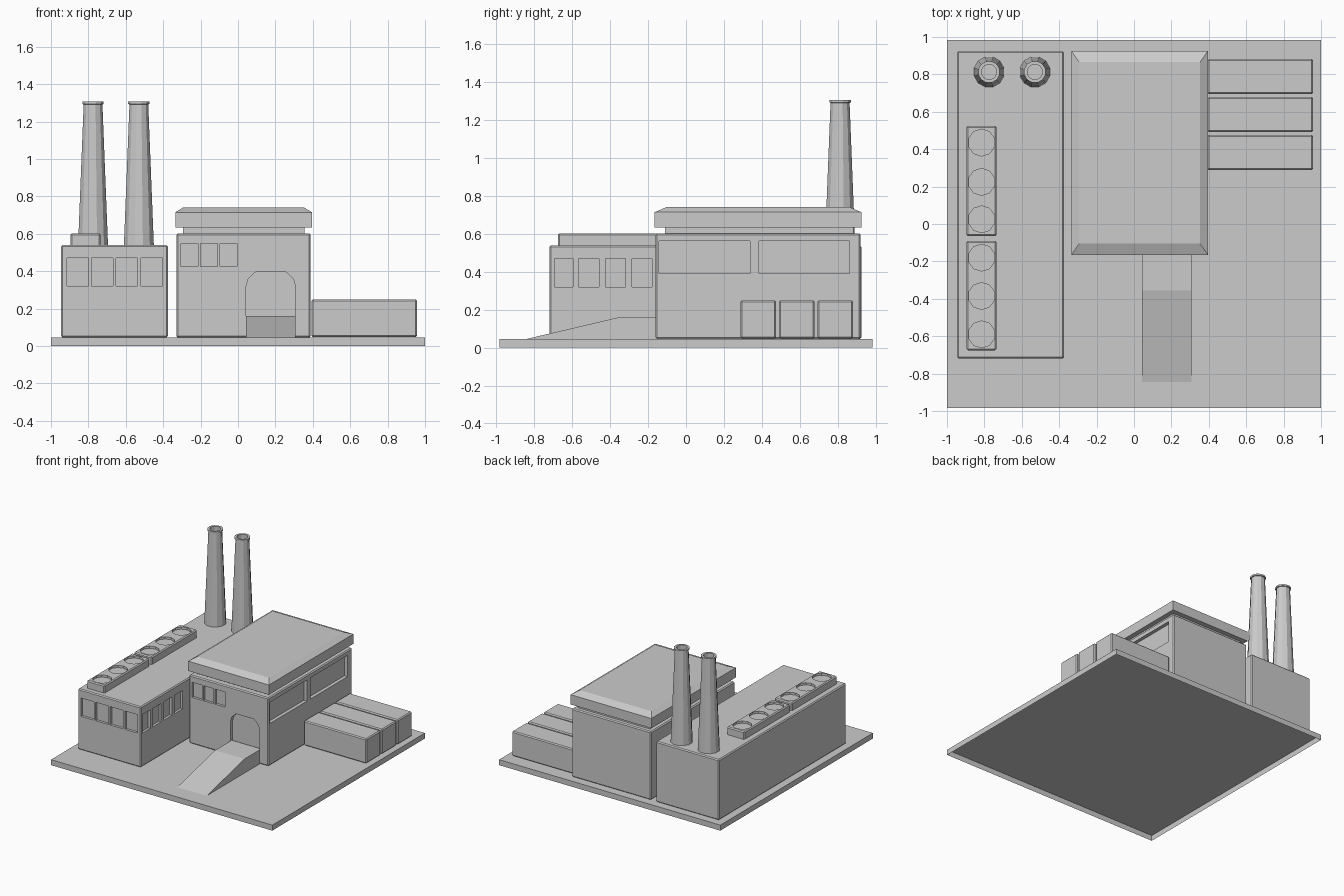
import bpy, bmesh, math
from mathutils import Matrix

if "Cube" in bpy.data.objects:
    bpy.data.objects.remove(bpy.data.objects["Cube"])

G = 0.045  # top of the base slab


def to_object(name, bm):
    bmesh.ops.recalc_face_normals(bm, faces=bm.faces)
    me = bpy.data.meshes.new(name)
    bm.to_mesh(me)
    bm.free()
    ob = bpy.data.objects.new(name, me)
    bpy.context.collection.objects.link(ob)
    return ob


def add_box(bm, x, y, z):
    m = Matrix.Translation(((x[0] + x[1]) / 2, (y[0] + y[1]) / 2, (z[0] + z[1]) / 2))
    m = m @ Matrix.Diagonal((x[1] - x[0], y[1] - y[0], z[1] - z[0], 1))
    return bmesh.ops.create_cube(bm, size=1, matrix=m)["verts"]


def box(name, x, y, z, bevel=0.0):
    bm = bmesh.new()
    add_box(bm, x, y, z)
    if bevel:
        bmesh.ops.bevel(bm, geom=bm.edges[:], offset=bevel, segments=1,
                        affect='EDGES', profile=0.5)
    return to_object(name, bm)


def extrude_profile(bm, pts, vec):
    face = bm.faces.new([bm.verts.new(p) for p in pts])
    new = bmesh.ops.extrude_face_region(bm, geom=[face], use_keep_orig=True)["geom"]
    bmesh.ops.translate(bm, verts=[v for v in new if isinstance(v, bmesh.types.BMVert)], vec=vec)


def carve(ob, bm):
    cutter = to_object("cutter", bm)
    cutter.hide_render = True
    mod = ob.modifiers.new("recesses", 'BOOLEAN')
    mod.operation, mod.solver, mod.object = 'DIFFERENCE', 'EXACT', cutter
    bpy.context.view_layer.objects.active = ob
    bpy.ops.object.modifier_apply(modifier=mod.name)
    bpy.data.objects.remove(cutter, do_unlink=True)


def lathe(name, rings, centre, n=12):
    bm = bmesh.new()
    loops = []
    for r, z in rings:
        loops.append([bm.verts.new((centre[0] + r * math.cos((i + .5) * math.tau / n),
                                    centre[1] + r * math.sin((i + .5) * math.tau / n), z))
                      for i in range(n)])
    for a, b in zip(loops, loops[1:]):
        for i in range(n):
            j = (i + 1) % n
            bm.faces.new((a[i], a[j], b[j], b[i]))
    bm.faces.new(loops[0])
    bm.faces.new(loops[-1])
    return to_object(name, bm)


# Base slab, open underneath
bm = bmesh.new()
add_box(bm, (-1, 1), (-0.985, 0.985), (0, G))
bmesh.ops.delete(bm, geom=[f for f in bm.faces if f.calc_center_median().z < 0.01], context='FACES_ONLY')
to_object("base", bm)

# Left wing with recessed windows on its front and inner side
wing = box("left_wing", (-0.945, -0.375), (-0.72, 0.925), (G, 0.54), 0.008)
bm = bmesh.new()
for i in range(4):
    x = -0.915 + i * 0.132
    add_box(bm, (x, x + 0.115), (-0.8, -0.70), (0.32, 0.47))
    y = -0.71 + i * 0.142
    if i == 0:
        y += 0.015
    add_box(bm, (-0.395, -0.3), (y, -0.597 + i * 0.139), (0.32, 0.47))
carve(wing, bm)

# Main hall with front windows, arched doorway and long side windows
hall = box("main_hall", (-0.33, 0.388), (-0.16, 0.922), (G, 0.603), 0.008)
bm = bmesh.new()
for i in range(3):
    x = -0.305 + i * 0.105
    add_box(bm, (x, x + 0.09), (-0.25, -0.14), (0.425, 0.548))
for y in ((-0.143, 0.337), (0.385, 0.862)):
    add_box(bm, (0.36, 0.5), y, (0.39, 0.563))
arch = [(0.042, 0.1), (0.308, 0.1), (0.308, 0.315), (0.295, 0.36), (0.255, 0.397),
        (0.095, 0.397), (0.055, 0.36), (0.042, 0.315)]
extrude_profile(bm, [(x, -0.25, z) for x, z in arch], (0, 0.12, 0))
carve(hall, bm)

# Roof neck and chamfered roof slab
box("roof_neck", (-0.295, 0.355), (-0.11, 0.885), (0.59, 0.65))
bm = bmesh.new()
for v in add_box(bm, (-0.335, 0.395), (-0.165, 0.925), (0.635, 0.715)):
    pass
top = [f for f in bm.faces if f.calc_center_median().z > 0.71]
new = bmesh.ops.extrude_face_region(bm, geom=top)["geom"]
for v in new:
    if isinstance(v, bmesh.types.BMVert):
        v.co.x += 0.042 if v.co.x < 0 else -0.042
        v.co.y += 0.06 if v.co.y < 0 else -0.06
        v.co.z = 0.741
bmesh.ops.delete(bm, geom=[f for f in top if f.is_valid], context='FACES_ONLY')
to_object("roof", bm)

# Entrance ramp
bm = bmesh.new()
ramp = [(-0.845, G), (-0.355, 0.16), (-0.14, 0.16), (-0.14, G)]
extrude_profile(bm, [(0.042, y, z) for y, z in ramp], (0.266, 0, 0))
to_object("ramp", bm)

# Three containers on the right
for i in range(3):
    y = 0.288 + i * 0.203
    box(f"container_{i + 1}", (0.393, 0.958), (y, y + 0.188), (G + 0.003, 0.25), 0.008)

# Rooftop fan units with round recesses
for i, (y0, y1, fans) in enumerate((((-0.675), -0.09, (-0.59, -0.385, -0.18)),
                                    (-0.065, 0.525, (0.025, 0.225, 0.435)))):
    unit = box(f"fan_unit_{i + 1}", (-0.895, -0.735), (y0, y1), (0.53, 0.603), 0.008)
    bm = bmesh.new()
    for y in fans:
        bmesh.ops.create_cone(bm, cap_ends=True, segments=10, radius1=0.072, radius2=0.072,
                              depth=0.1, matrix=Matrix.Translation((-0.815, y, 0.635)))
    carve(unit, bm)

# Hollow chimneys
for i, x in enumerate((-0.775, -0.53)):
    lathe(f"chimney_{i + 1}", [(0.083, 0.535), (0.052, 1.292), (0.059, 1.294),
                               (0.059, 1.307), (0.041, 1.307), (0.041, 1.2)], (x, 0.813))
